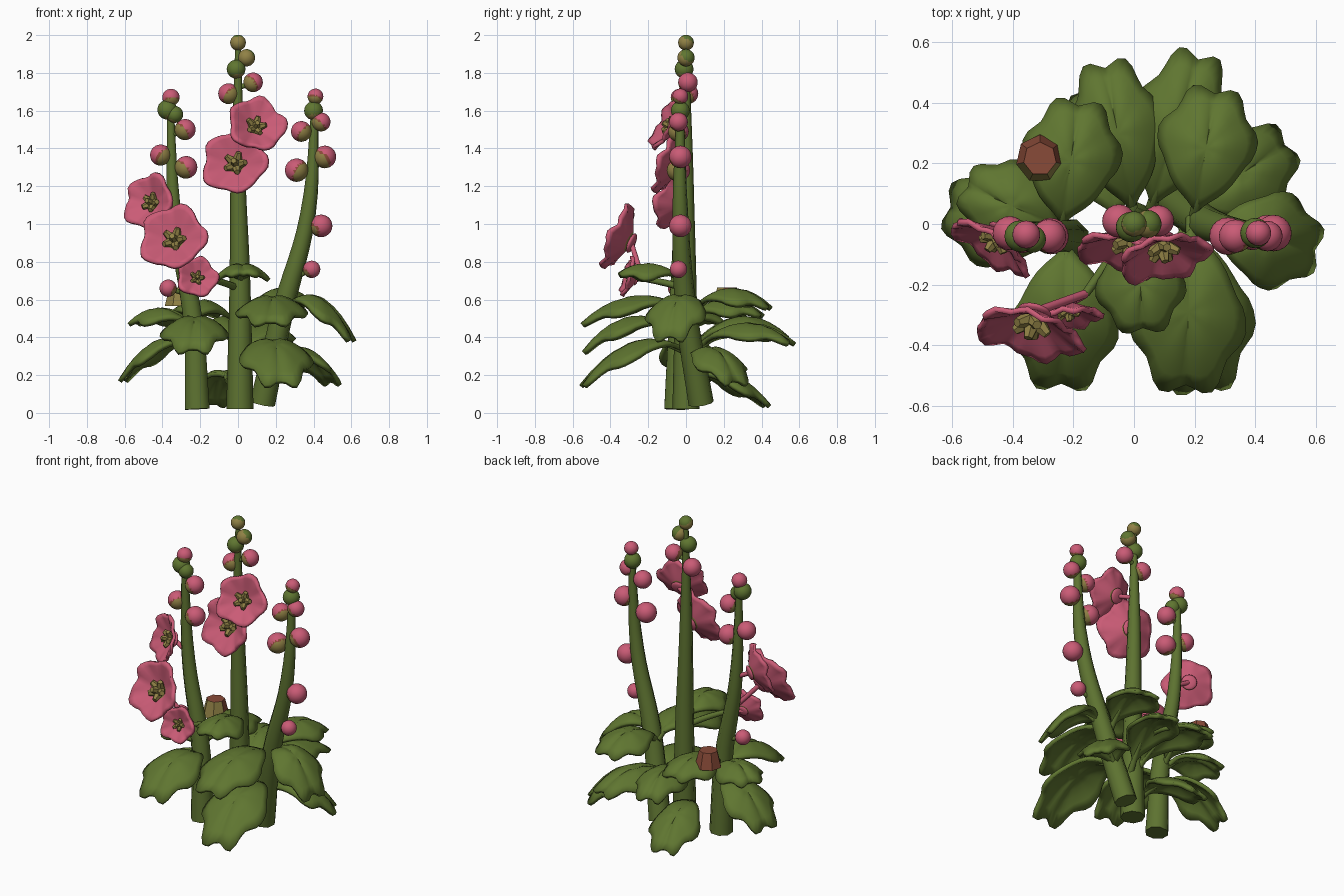
import bpy, bmesh, math
from mathutils import Vector

cube = bpy.data.objects.get("Cube")
if cube:
    bpy.data.objects.remove(cube, do_unlink=True)


def material(name, rgb):
    m = bpy.data.materials.new(name)
    m.use_nodes = True
    m.diffuse_color = (*rgb, 1)
    m.node_tree.nodes["Principled BSDF"].inputs["Base Color"].default_value = (*rgb, 1)
    return m


LEAF = material("leaf green", (0.115, 0.18, 0.03))
STEM = material("stem green", (0.11, 0.17, 0.03))
PINK = material("petal pink", (0.59, 0.105, 0.18))
OLIVE = material("sepal olive", (0.28, 0.22, 0.06))
BROWN = material("seed brown", (0.25, 0.07, 0.04))


def finish(name, bm, mats, thickness=0, smooth=True):
    mesh = bpy.data.meshes.new(name)
    bmesh.ops.recalc_face_normals(bm, faces=bm.faces)
    for f in bm.faces:
        f.smooth = smooth
    bm.to_mesh(mesh)
    bm.free()
    for m in mats:
        mesh.materials.append(m)
    obj = bpy.data.objects.new(name, mesh)
    bpy.context.collection.objects.link(obj)
    if thickness:
        mod = obj.modifiers.new("thickness", "SOLIDIFY")
        mod.thickness = thickness
        mod.offset = 0


def tube(name, points, radii, mat):
    curve = bpy.data.curves.new(name, "CURVE")
    curve.dimensions = "3D"
    curve.bevel_depth = 1
    curve.bevel_resolution = 2
    curve.resolution_u = 6
    curve.use_fill_caps = True
    spline = curve.splines.new("BEZIER")
    spline.bezier_points.add(len(points) - 1)
    for bp, p, r in zip(spline.bezier_points, points, radii):
        bp.co, bp.radius = p, r
        bp.handle_left_type = bp.handle_right_type = "AUTO"
    curve.materials.append(mat)
    obj = bpy.data.objects.new(name, curve)
    bpy.context.collection.objects.link(obj)
    bpy.ops.object.select_all(action="DESELECT")
    obj.select_set(True)
    bpy.context.view_layer.objects.active = obj
    bpy.ops.object.convert(target="MESH")


def disc(bm, place, segments, rings, eye=0):
    """Disc of quads around a centre; place(radius, angle) gives each point."""
    centre = bm.verts.new(place(0, 0))
    last = None
    for k in range(1, rings + 1):
        ring = [bm.verts.new(place(k / rings, math.tau * i / segments)) for i in range(segments)]
        for i in range(segments):
            j = (i + 1) % segments
            f = bm.faces.new((last[i], ring[i], ring[j], last[j]) if last else (centre, ring[i], ring[j]))
            f.material_index = int(k <= eye)
        last = ring


def leaf(name, base, tip, width, arch=0.12):
    base, tip = Vector(base), Vector(tip)
    run = (tip - base).to_2d()
    side = Vector((-run.y, run.x, 0)).normalized()

    def place(r, t):
        # scalloped outline that narrows toward the stalk
        lobe = 1 + 0.06 * math.cos(7 * t) * r * r * (1 - 0.6 * math.cos(t))
        a = 0.53 - 0.45 * r * math.cos(t) * lobe
        b = r * math.sin(t) * lobe
        b *= min(1.05, 0.35 + 1.4 * max(a, 0))
        p = base.lerp(tip, a) + side * b * width / 2
        p.z += arch * 4 * a * (1 - a) - 0.07 * b * b + 0.012 * min(abs(b) * 5, 1)
        p.z += 0.003 * math.cos(7 * t) * r
        return p

    bm = bmesh.new()
    disc(bm, place, 42, 5)
    finish(name, bm, [LEAF], 0.024)
    mid = base.lerp(tip, 0.12) + Vector((0, 0, arch * 0.42))
    tube(name + "_stalk", [base, mid, base.lerp(tip, 0.3) + Vector((0, 0, arch * 0.84))],
         [0.02, 0.018, 0.008], STEM)


def flower(name, centre, normal, radius, root):
    centre = Vector(centre)
    q = Vector(normal).to_track_quat("Z", "Y")

    def place(r, t):
        # rounded wavy petals in a shallow bowl
        edge = 1 + 0.085 * math.cos(5 * t) * r * r + 0.03 * math.cos(3 * t + 1) * r
        cup = 0.5 * r ** 1.3 - 0.42 - 0.06 * r ** 5 + 0.05 * math.cos(5 * t) * r * r
        cup += 0.05 * math.sin(10 * t) * r ** 4
        return centre + q @ (Vector((r * math.cos(t) * edge, r * math.sin(t) * edge, cup)) * radius)

    bm = bmesh.new()
    disc(bm, place, 40, 7, 2)
    # the eye is coloured on the inside only, so the bowl is pink behind it
    finish(name + "_petals", bm, [PINK, OLIVE], 0.018)
    # star of stamens around a short column
    bm = bmesh.new()
    for i in range(6):
        a = math.tau * i / 5
        d = Vector((math.cos(a) * 0.8, math.sin(a) * 0.8, 0.6)) if i < 5 else Vector((0, 0, 1))
        d.normalize()
        m = d.to_track_quat("Z", "Y").to_matrix().to_4x4()
        m.translation = (d * 0.2 + Vector((0, 0, -0.32))) * radius
        bmesh.ops.create_cone(bm, cap_ends=True, segments=6, radius1=0.2 * radius,
                              radius2=0.09 * radius, depth=0.45 * radius, matrix=m)
    for v in bm.verts:
        v.co = centre + q @ v.co
    finish(name + "_stamens", bm, [OLIVE], smooth=False)
    # domed pink back over the eye
    bm = bmesh.new()
    bmesh.ops.create_uvsphere(bm, u_segments=16, v_segments=8, radius=0.32 * radius)
    for v in bm.verts:
        v.co.z = v.co.z * 0.3 - 0.46 * radius
        v.co = centre + q @ v.co
    finish(name + "_back", bm, [PINK])
    tube(name + "_stalk", [Vector(root), centre - q @ Vector((0, 0, 0.45 * radius))],
         [0.014, 0.014], PINK)


def bud(name, centre, radius, root, mats, level):
    """Round bud whose sepals wrap the side toward the stem, with a dark margin."""
    centre = Vector(centre)
    toward = (Vector(root) - centre).normalized() + Vector((0, -0.6, -0.25))
    toward.normalize()
    bm = bmesh.new()
    bmesh.ops.create_icosphere(bm, subdivisions=3, radius=radius)
    for f in bm.faces:
        d = f.calc_center_median().normalized().dot(toward)
        f.material_index = (d > level) + (d > level + 0.13)
    bmesh.ops.translate(bm, verts=bm.verts, vec=centre)
    finish(name, bm, mats)
    tube(name + "_stalk", [Vector(root), centre], [0.014, 0.012], STEM)


# Three tapering stems
tube("centre_stem", [(0.01, 0, 0.02), (0.01, 0, 0.7), (0, 0, 1.25), (0, 0, 1.94)],
     [0.072, 0.055, 0.04, 0.015], STEM)
tube("right_stem", [(-0.215, -0.05, 0.02), (-0.24, -0.04, 0.5), (-0.33, -0.03, 1.0), (-0.36, -0.03, 1.66)],
     [0.07, 0.055, 0.04, 0.018], STEM)
tube("left_stem", [(0.13, 0.08, 0.05), (0.24, 0, 0.55), (0.37, -0.03, 1.05), (0.41, -0.03, 1.66)],
     [0.068, 0.058, 0.042, 0.018], STEM)

# Buds: x, y, z, radius, kind (colours and where the sepals end)
PINK_BUD, LOW_BUD = ([PINK, BROWN, OLIVE], 0.3), ([PINK, BROWN, OLIVE], 0.75)
GREEN_BUD, YOUNG_BUD = ([LEAF, LEAF, OLIVE], 0.6), ([LEAF, OLIVE, OLIVE], -0.45)
spikes = {
    "centre": (0, 0, [
        (0, 0, 1.96, 0.042, YOUNG_BUD), (0.045, 0, 1.88, 0.046, YOUNG_BUD),
        (-0.01, -0.01, 1.82, 0.05, GREEN_BUD), (0.08, 0.01, 1.75, 0.052, PINK_BUD),
        (-0.05, 0.01, 1.69, 0.055, PINK_BUD)]),
    "right": (-0.35, -0.03, [
        (-0.355, -0.035, 1.67, 0.046, PINK_BUD), (-0.375, -0.04, 1.605, 0.052, GREEN_BUD),
        (-0.335, -0.05, 1.58, 0.045, GREEN_BUD),
        (-0.28, -0.04, 1.5, 0.056, PINK_BUD), (-0.41, -0.03, 1.365, 0.056, PINK_BUD),
        (-0.275, -0.04, 1.3, 0.06, PINK_BUD), (-0.37, -0.05, 0.66, 0.046, LOW_BUD)]),
    "left": (0.4, -0.03, [
        (0.41, -0.03, 1.675, 0.042, PINK_BUD), (0.4, -0.03, 1.6, 0.05, GREEN_BUD),
        (0.44, -0.04, 1.54, 0.05, PINK_BUD), (0.335, -0.04, 1.49, 0.055, PINK_BUD),
        (0.46, -0.03, 1.355, 0.06, PINK_BUD), (0.31, -0.04, 1.285, 0.062, PINK_BUD),
        (0.44, -0.03, 0.99, 0.06, LOW_BUD), (0.39, -0.04, 0.76, 0.046, LOW_BUD)]),
}
for side, (sx, sy, buds) in spikes.items():
    for n, (x, y, z, r, kind) in enumerate(buds, 1):
        # lower buds hang off the leaning part of the stem
        rx = sx if z > 1.2 else sx * (0.55 + 0.35 * z)
        bud(f"{side}_bud_{n}", (x, y, z), r, (rx, sy, z - 0.03), *kind)

# Faceted seed pod with a sepal on its front
bm = bmesh.new()
bmesh.ops.create_cone(bm, cap_ends=True, segments=7, radius1=0.08, radius2=0.055, depth=0.1)
bm.normal_update()
for f in bm.faces:
    f.material_index = int(f.normal.y < -0.6)
bmesh.ops.translate(bm, verts=bm.verts, vec=(-0.31, 0.215, 0.615))
finish("seed_pod", bm, [BROWN, OLIVE], smooth=False)

# Open flowers
fork = (-0.16, -0.23, 0.71)
flower("right_flower_upper", (-0.475, -0.075, 1.12), (-0.55, -0.78, 0.25), 0.145, (-0.34, -0.03, 1.05))
flower("right_flower_middle", (-0.345, -0.36, 0.93), (-0.22, -0.88, 0.38), 0.175, fork)
flower("right_flower_lower", (-0.215, -0.31, 0.72), (0.1, -0.9, 0.25), 0.105, fork)
flower("centre_flower_lower", (-0.02, -0.1, 1.33), (-0.2, -0.9, 0.3), 0.17, (0, 0, 1.31))
flower("centre_flower_upper", (0.1, -0.11, 1.53), (0.2, -0.9, 0.45), 0.15, (0, 0, 1.5))
tube("flower_branch", [(0, 0, 0.66), (-0.08, -0.12, 0.69), fork], [0.02, 0.018, 0.014], STEM)

# Arching lobed leaves: stem point, tip, width, arch
leaves = [
    ((0, 0.02, 0.32), (-0.1, 0.54, 0.38), 0.27, 0.14),
    ((0.05, 0.03, 0.3), (0.22, 0.57, 0.35), 0.27, 0.13),
    ((0.2, 0.02, 0.52), (0.27, 0.45, 0.54), 0.29, 0.11),
    ((0.17, 0.04, 0.24), (0.51, 0.27, 0.13), 0.28, 0.14),
    ((0.24, 0, 0.53), (0.61, -0.09, 0.36), 0.29, 0.15),
    ((0.19, 0.02, 0.52), (0.17, -0.56, 0.45), 0.34, 0.115),
    ((0.16, 0.03, 0.3), (0.23, -0.56, 0.12), 0.35, 0.15),
    ((-0.22, -0.04, 0.4), (-0.24, -0.55, 0.3), 0.32, 0.14),
    ((-0.23, -0.02, 0.43), (-0.56, 0.13, 0.46), 0.26, 0.09),
    ((-0.22, -0.03, 0.32), (-0.62, 0.06, 0.15), 0.3, 0.13),
    ((-0.24, -0.02, 0.46), (-0.18, 0.41, 0.5), 0.29, 0.1),
    ((-0.05, 0, 0.17), (-0.14, 0.44, 0.02), 0.27, 0.1),
    ((0.01, 0, 0.68), (0.03, -0.36, 0.72), 0.26, 0.07),
]
for n, (base, tip, width, arch) in enumerate(leaves, 1):
    leaf(f"leaf_{n}", base, tip, width, arch)
